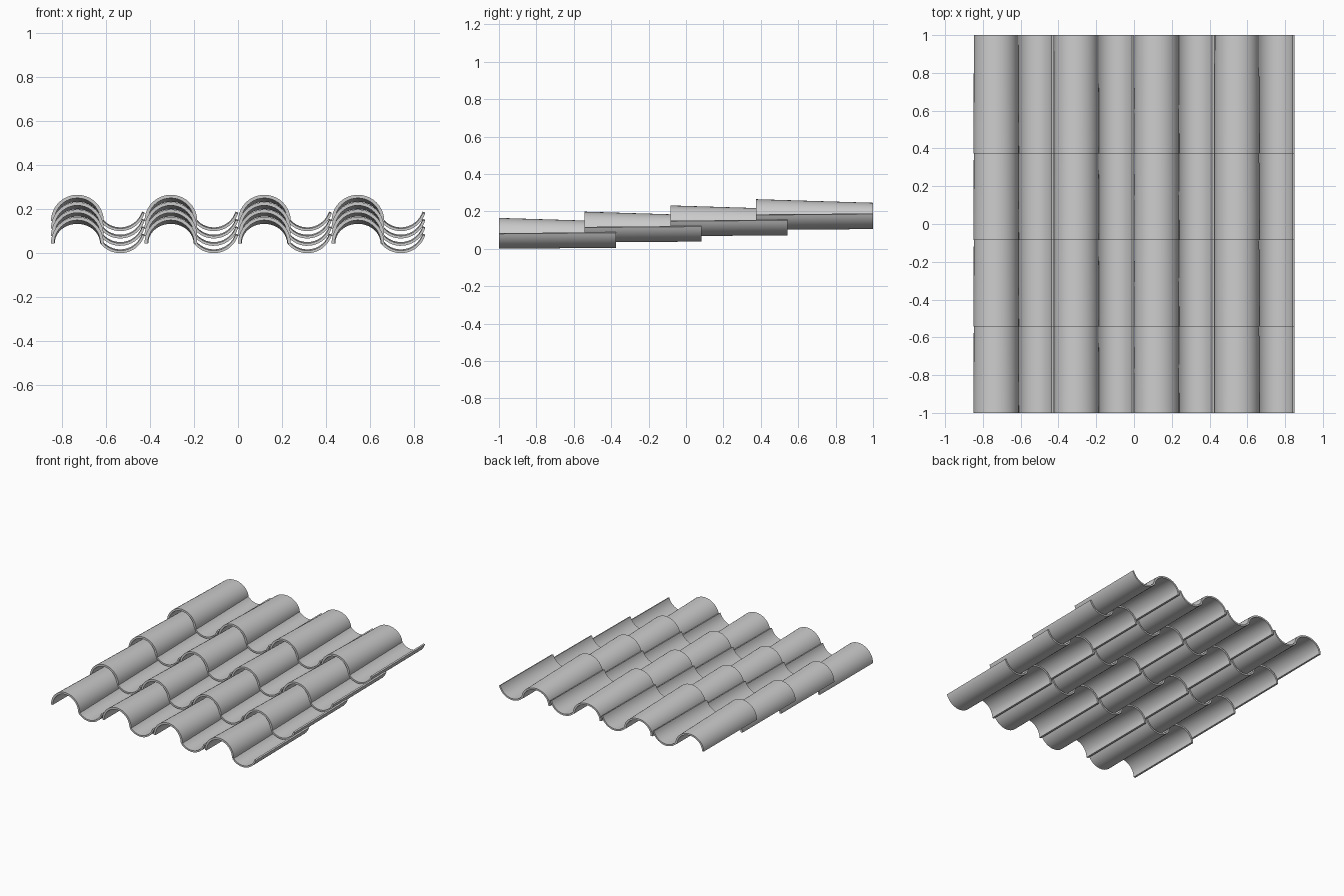
import bpy, bmesh
from math import cos, sin, radians

if "Cube" in bpy.data.objects:
    bpy.data.objects.remove(bpy.data.objects["Cube"])

COLS, ROWS = 4, 4
PITCH_X, PITCH_Y, RISE = 0.425, 0.458, 0.0334
LENGTH = 0.626


def arc(cx, cz, r_out, r_in, a0, a1, n):
    """Closed outline of a curved strip between two radii."""
    angs = [radians(a0 + (a1 - a0) * i / n) for i in range(n + 1)]
    outer = [(cx + r_out * cos(a), cz + r_out * sin(a)) for a in angs]
    inner = [(cx + r_in * cos(a), cz + r_in * sin(a)) for a in reversed(angs)]
    return outer + inner


def strip(name, front, back, x, y, z):
    """Solid strip lofted from a front outline to a back outline."""
    bm = bmesh.new()
    f = [bm.verts.new((px + x, y, pz + z)) for px, pz in front]
    b = [bm.verts.new((px + x, y + LENGTH, pz + z)) for px, pz in back]
    n = len(f)
    for i in range(n):
        j = (i + 1) % n
        bm.faces.new((f[i], f[j], b[j], b[i]))
    # end caps as quads between outer and inner curve
    for ring in (f, b):
        for i in range(n // 2 - 1):
            bm.faces.new((ring[i], ring[i + 1], ring[n - 2 - i], ring[n - 1 - i]))
    bmesh.ops.recalc_face_normals(bm, faces=bm.faces)
    mesh = bpy.data.meshes.new(name)
    bm.to_mesh(mesh)
    bm.free()
    ob = bpy.data.objects.new(name, mesh)
    bpy.context.collection.objects.link(ob)
    bpy.context.view_layer.objects.active = ob
    ob.select_set(True)


# Barrel (raised arch), lower at the back end so the next row sits over it
barrel_f = arc(0.12, 0.045, 0.12, 0.105, 180, 0, 20)
barrel_b = [(0.12 + (px - 0.12) * 0.98, 0.045 + (pz - 0.045) * 0.84)
            for px, pz in barrel_f]

# Pan (water channel) rising to a lip on the right
pan_f = arc(0.315, 0.116, 0.116, 0.104, 221, 342, 16)
pan_b = [(px, pz + 0.005) for px, pz in pan_f]

# Grid of overlapping tiles
for r in range(ROWS):
    for c in range(COLS):
        x, y, z = -0.85 + c * PITCH_X, -1 + r * PITCH_Y, r * RISE
        strip(f"tile_barrel_{r}_{c}", barrel_f, barrel_b, x, y, z)
        strip(f"tile_pan_{r}_{c}", pan_f, pan_b, x, y, z)

bpy.ops.object.shade_smooth_by_angle(angle=radians(35))
